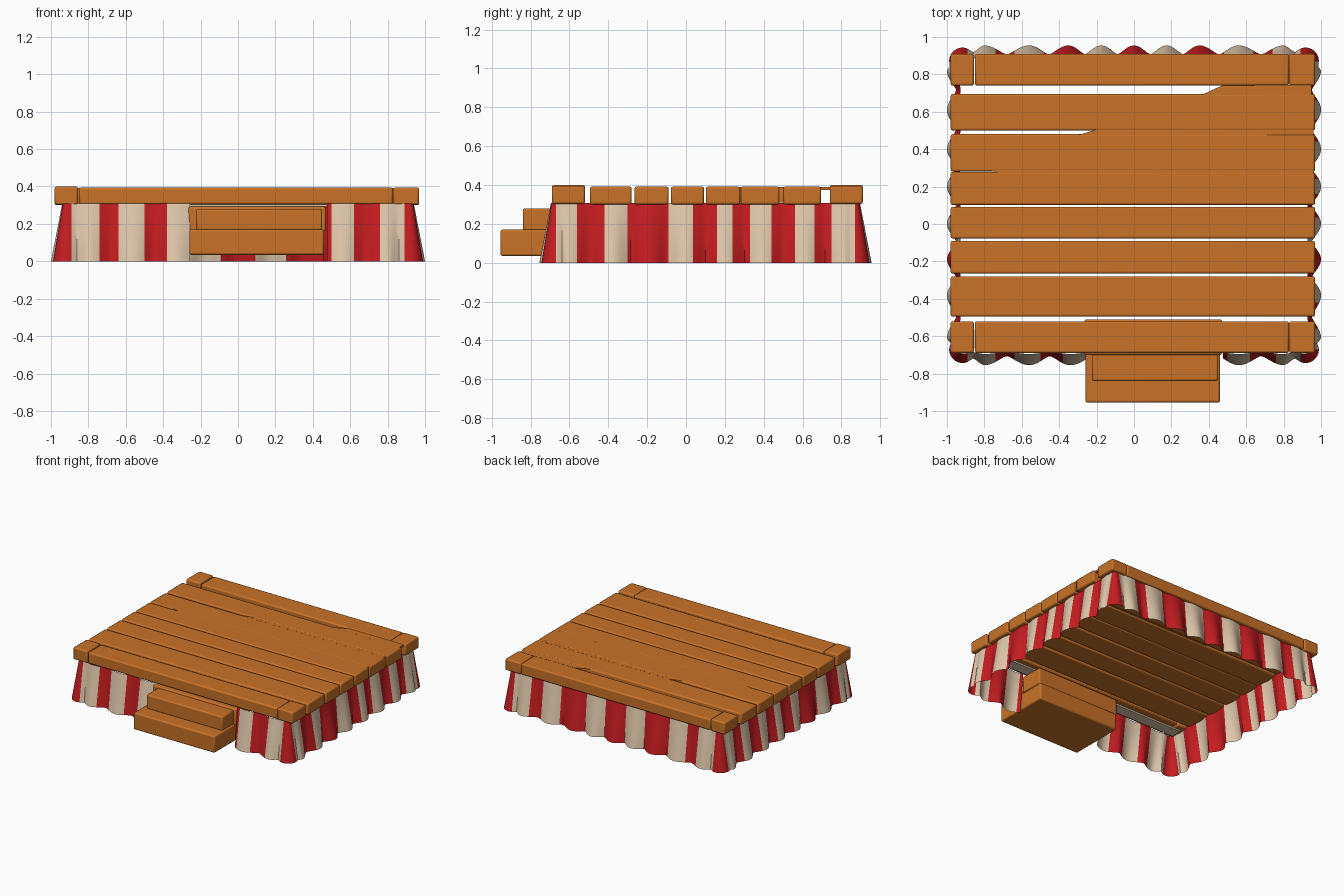
import bpy, bmesh, math
from mathutils import Vector

if "Cube" in bpy.data.objects:
    bpy.data.objects.remove(bpy.data.objects["Cube"])


def material(name, rgb):
    m = bpy.data.materials.new(name)
    m.diffuse_color = (*rgb, 1)
    m.use_nodes = True
    m.node_tree.nodes["Principled BSDF"].inputs["Base Color"].default_value = m.diffuse_color
    return m


WOOD = material("warm wood", (0.58, 0.168, 0.021))
RED = material("red cloth", (0.56, 0.012, 0.015))
CREAM = material("cream cloth", (0.75, 0.58, 0.41))


def finish(name, bm, mats, bevel=0):
    bmesh.ops.recalc_face_normals(bm, faces=bm.faces)
    me = bpy.data.meshes.new(name)
    bm.to_mesh(me)
    bm.free()
    ob = bpy.data.objects.new(name, me)
    bpy.context.collection.objects.link(ob)
    for m in mats:
        me.materials.append(m)
    if bevel:
        b = ob.modifiers.new("bevel", 'BEVEL')
        b.width, b.segments = bevel, 2
    bpy.ops.object.select_all(action='DESELECT')
    bpy.context.view_layer.objects.active = ob
    ob.select_set(True)
    bpy.ops.object.shade_smooth_by_angle(angle=math.radians(40))
    return ob


def prism(name, outline, z0, z1, mat=WOOD, bevel=0.01):
    """Extrude a top-view outline between two heights."""
    bm = bmesh.new()
    f = bm.faces.new([bm.verts.new((x, y, z0)) for x, y in outline])
    ext = bmesh.ops.extrude_face_region(bm, geom=[f])
    for v in ext["geom"]:
        if isinstance(v, bmesh.types.BMVert):
            v.co.z = z1
    return finish(name, bm, [mat], bevel)


def box(name, x0, x1, y0, y1, z0, z1, mat=WOOD, bevel=0.01):
    return prism(name, [(x0, y0), (x1, y0), (x1, y1), (x0, y1)], z0, z1, mat, bevel)


# deck planks running left to right
for i, (y0, y1) in enumerate([(-.495, -.28), (-.265, -.09), (-.078, .092),
                              (.102, .279), (.281, .48), (.50, .695)]):
    box(f"deck_plank_{i + 1}", -.98, .968, y0, y1, .30, .392)

# end planks with corner blocks
for side, y0, y1 in (("front", -.69, -.52), ("back", .74, .91)):
    box(f"{side}_edge_plank", -.85, .828, y0, y1, .305, .394)
    box(f"{side}_left_corner_block", -.98, -.856, y0, y1, .303, .40)
    box(f"{side}_right_corner_block", .83, .968, y0, y1, .303, .395)

# slivers of wood closing the gaps on the right
prism("back_gap_sliver", [(.35, .685), (.95, .685), (.95, .745), (.47, .74)], .375, .39, bevel=0)
prism("middle_gap_sliver", [(-.30, .475), (.96, .475), (.96, .505), (-.20, .505)], .31, .39, bevel=0)
prism("left_gap_sliver", [(-.72, .27), (.96, .27), (.96, .29), (-.78, .29)], .31, .391, bevel=0)

# steps
box("lower_step", -.26, .46, -.955, -.51, .035, .17)
box("upper_step", -.225, .45, -.84, -.68, .165, .28)
box("step_back_block", -.265, .47, -.70, -.51, .16, .292)

# cloth band the front curtain hangs from
box("front_curtain_band", -.92, .92, -.66, -.57, .292, .304, CREAM, 0)

# striped wavy curtain: folds (peaks) and stripe edges for each side
HX, Y0, Y1 = .915, -.67, .87
FRONT_PEAKS = [-.8, -.56, -.34, -.1, .12, .34, .56, .8]
FRONT_EDGES = [-.89, -.74, -.64, -.50, -.38, -.25, .50, .62, .76, .89]
BACK_PEAKS = [-.8, -.56, -.35, -.175, 0, .175, .35, .56, .8]
BACK_EDGES = [-.89, -.74, -.64, -.48, -.26, -.09, .09, .26, .48, .64, .74, .89]
SIDE_PEAKS = [-.61, -.38, -.19, 0, .2, .4, .61, .82]
SIDE_EDGES = [-1, -.56, -.42, -.30, -.09, .035, .16, .24, .33, .44, .56, .66, .75, 1]
CORNER = .8     # how far the corner folds stand out


def fold(p, peaks):
    """1 on a fold's round crest, near 0 in the crease between folds."""
    for a, b in zip(peaks, peaks[1:]):
        if a <= p <= b:
            dip = 1 - abs(math.cos(math.pi * (p - a) / (b - a))) ** 1.3
            ends = [CORNER if q in (peaks[0], peaks[-1]) else 1 for q in (a, b)]
            top = ends[0] + (ends[1] - ends[0]) * (p - a) / (b - a)
            return top - dip * min(.9, (b - a) / .2)
    return CORNER


# each sample: base point, outward direction, fold height, is the next strip cream, is it open
samples = []


def add_side(vertical, fixed, a, b, peaks, edges, normal, opening=None):
    lo, hi = min(a, b), max(a, b)
    pk = [lo] + peaks + [hi]
    ps = sorted({round(lo + (hi - lo) * i / 100, 4) for i in range(101)}
                | {e for e in edges if lo < e < hi}, reverse=a > b)
    for i, p in enumerate(ps):
        mid = (p + ps[i + 1]) / 2 if i + 1 < len(ps) else p
        cream = sum(e < mid for e in edges) % 2
        gap = opening is not None and opening[0] < mid < opening[1]
        xy = (fixed, p) if vertical else (p, fixed)
        samples.append((Vector(xy), Vector(normal), fold(p, pk), cream, gap))
    # rounded red corner fold
    start = math.atan2(normal[1], normal[0])
    for k in range(6):
        t = start + k * math.pi / 12
        samples.append((Vector(xy), Vector((math.cos(t), math.sin(t))), CORNER, 0, False))


add_side(False, Y0, -HX, HX, FRONT_PEAKS, FRONT_EDGES, (0, -1), (-.26, .47))
add_side(True, HX, Y0, Y1, SIDE_PEAKS, SIDE_EDGES, (1, 0))
add_side(False, Y1, HX, -HX, BACK_PEAKS, BACK_EDGES, (0, 1))
add_side(True, -HX, Y1, Y0, SIDE_PEAKS, SIDE_EDGES, (-1, 0))

ROWS = 6
bm = bmesh.new()
cols = []
for base, n, f, cream, gap in samples:
    col = []
    for r in range(ROWS + 1):
        t = r / ROWS
        p = base + n * (.01 + .02 * t + f * (.015 + .04 * t))
        col.append(bm.verts.new((p.x, p.y, .308 * (1 - t))))
    cols.append(col)
for i, s in enumerate(samples):
    if s[4]:
        continue
    a, b = cols[i], cols[(i + 1) % len(cols)]
    for r in range(ROWS):
        face = bm.faces.new((a[r], a[r + 1], b[r + 1], b[r]))
        face.material_index = s[3]
bmesh.ops.remove_doubles(bm, verts=bm.verts, dist=1e-5)
bmesh.ops.delete(bm, geom=[v for v in bm.verts if not v.link_faces], context='VERTS')
finish("striped_curtain", bm, [RED, CREAM])
